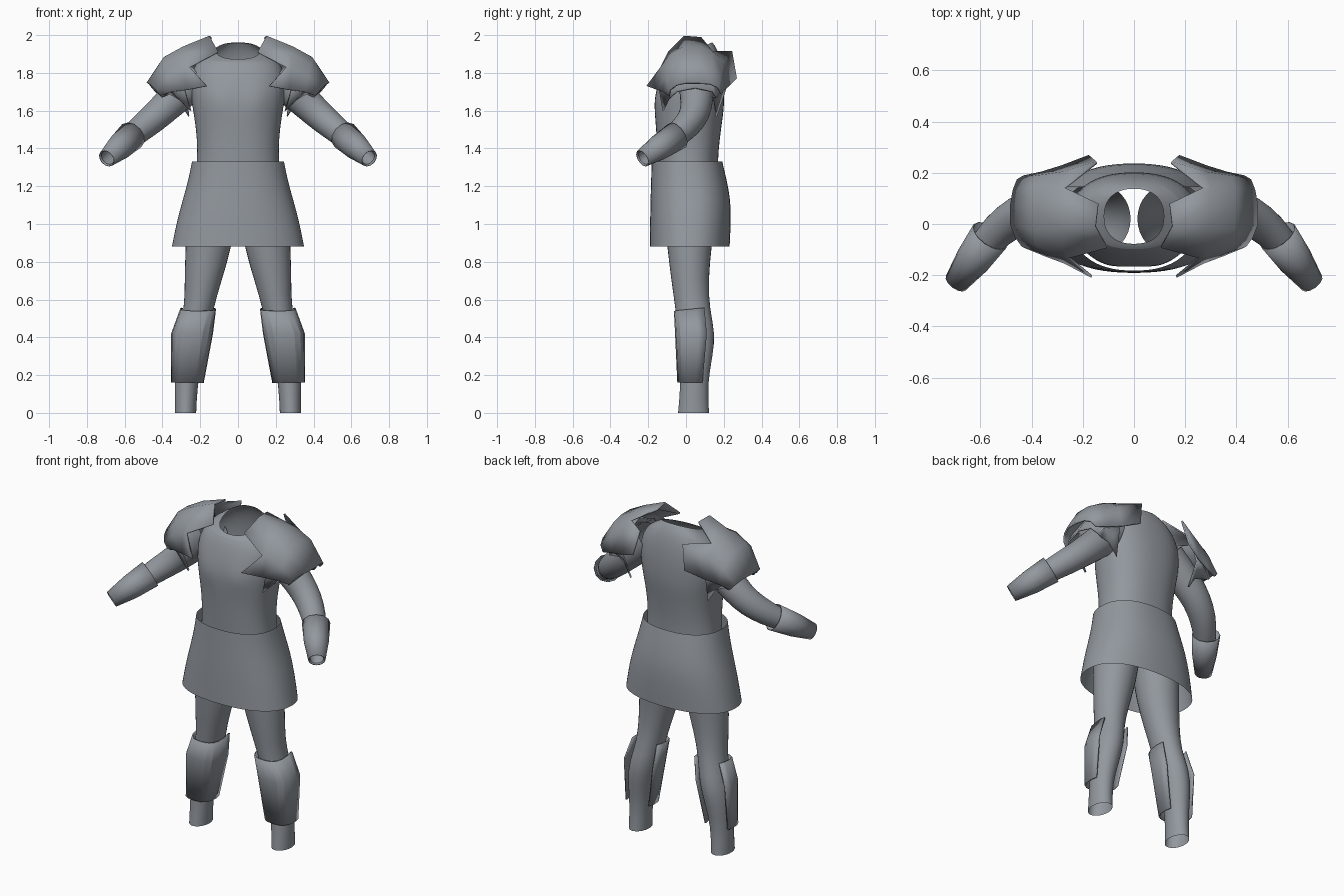
import bpy, bmesh, math
from mathutils import Vector

mat = bpy.data.materials.new("steel_grey")
mat.diffuse_color = (0.29, 0.315, 0.345, 1)


def build(name, rows, closed=True, mirror=False, subsurf=0, thick=0.0, angle=30):
    """Bridge rows of points into one surface."""
    bm = bmesh.new()
    grid = [[bm.verts.new(p) for p in r] for r in rows]
    n = len(rows[0])
    for a, b in zip(grid, grid[1:]):
        for i in range(n if closed else n - 1):
            j = (i + 1) % n
            bm.faces.new((a[i], a[j], b[j], b[i]))
    bmesh.ops.recalc_face_normals(bm, faces=bm.faces)
    me = bpy.data.meshes.new(name)
    bm.to_mesh(me)
    bm.free()
    me.materials.append(mat)
    for p in me.polygons:
        p.use_smooth = True
    me.set_sharp_from_angle(angle=math.radians(angle))
    ob = bpy.data.objects.new(name, me)
    bpy.context.collection.objects.link(ob)
    if subsurf:
        m = ob.modifiers.new("round", 'SUBSURF')
        m.levels = m.render_levels = subsurf
    if thick:
        m = ob.modifiers.new("thickness", 'SOLIDIFY')
        m.thickness = thick
        m.offset = 0
    if mirror:
        ob.modifiers.new("mirror", 'MIRROR').use_clip = False
    return ob


def ring(cx, cy, z, rx, ry, tilt=0.0, n=32, e=2.3, a0=0.0, a1=360.0):
    """Horizontal superellipse; angle 0 faces the front (-y)."""
    full = a1 - a0 >= 360
    out = []
    for i in range(n):
        t = math.radians(a0 + (a1 - a0) * i / (n if full else n - 1))
        s, c = math.sin(t), -math.cos(t)
        x = rx * math.copysign(abs(s) ** (2 / e), s)
        y = ry * math.copysign(abs(c) ** (2 / e), c)
        out.append(Vector((cx + x, cy + y, z + tilt * y)))
    return out


def tube(path, n=14):
    """Round rings along a path of (x, y, z, radius)."""
    pts = [Vector(p[:3]) for p in path]
    rows = []
    for i, p in enumerate(pts):
        d = (pts[min(i + 1, len(pts) - 1)] - pts[max(i - 1, 0)]).normalized()
        u = d.cross(Vector((0, 0, 1))).normalized()
        v = u.cross(d)
        rows.append([p + path[i][3] * (math.cos(k * math.tau / n) * u + math.sin(k * math.tau / n) * v)
                     for k in range(n)])
    return rows


# Torso with open, tilted neckline and shaped chest
torso = [ring(0, *r) for r in [
    (.02, 1.02, .24, .15), (.015, 1.2, .23, .155), (.01, 1.33, .216, .158),
    (.012, 1.45, .217, .167), (.015, 1.55, .23, .178), (.018, 1.61, .24, .183),
    (.02, 1.67, .25, .183), (.027, 1.75, .255, .175), (.035, 1.83, .24, .157, .05),
    (.037, 1.89, .19, .135, .2), (.03, 1.915, .122, .112, .41), (.03, 1.917, .117, .108, .41)]]
for row in torso:
    for v in row:
        if v.y < 0:
            v.y -= .014 * math.exp(-((abs(v.x) - .1) / .06) ** 2 - ((v.z - 1.65) / .06) ** 2)
build("torso_tunic", torso, subsurf=1)

# Skirt, open at both ends
build("skirt", [ring(0, *r) for r in [
    (.005, 1.33, .245, .188), (.015, 1.24, .262, .2), (.024, 1.13, .293, .213),
    (.024, 1.02, .324, .215), (.02, .88, .352, .212)]], subsurf=1)

# Arms and bracers
build("arm", tube([(.20, .05, 1.79, .10), (.33, .06, 1.67, .092), (.42, .05, 1.585, .083),
                   (.49, .01, 1.525, .077), (.565, -.055, 1.463, .066), (.69, -.224, 1.35, .04)]),
      mirror=True, subsurf=1)
build("bracer", tube([(.562, -.047, 1.468, .077), (.63, -.142, 1.405, .067), (.695, -.23, 1.347, .046)], 12),
      mirror=True, thick=.004, angle=40)

# Legs
build("leg", [ring(*r, n=16, e=2) for r in [
    (.14, .02, 1.06, .13, .14), (.155, .018, .88, .126, .12), (.185, .02, .7, .1, .1),
    (.207, .035, .55, .077, .092), (.237, .056, .42, .086, .102), (.26, .055, .3, .077, .088),
    (.275, .042, .15, .061, .072), (.278, .04, 0, .058, .084)]], mirror=True, subsurf=1)

# Shin guards wrapping the front and sides, open at the calf
build("shin_guard", [ring(*r, n=11, e=2.7, a0=-118, a1=118) for r in [
    (.211, .04, .55, .091, .1, 0.1), (.243, .05, .42, .107, .104), (.268, .04, .16, .083, .082)]],
    closed=False, mirror=True, thick=.008, angle=25)

# Upper shoulder plate: rows from neck to arm, each running front to back
upper = [
    [(.165, -.205, 1.73), (.255, -.13, 1.83), (.105, -.09, 1.91), (.15, -.01, 1.992),
     (.14, .08, 1.985), (.27, .14, 1.91), (.145, .24, 1.915), (.175, .265, 1.77)],
    [(.27, -.15, 1.71), (.28, -.125, 1.83), (.28, -.08, 1.90), (.29, -.01, 1.935),
     (.29, .08, 1.935), (.30, .14, 1.905), (.28, .20, 1.86), (.28, .225, 1.73)],
    [(.35, -.12, 1.70), (.37, -.105, 1.78), (.38, -.08, 1.84), (.39, -.02, 1.88),
     (.39, .07, 1.88), (.39, .14, 1.86), (.38, .185, 1.80), (.36, .20, 1.71)],
    [(.41, -.09, 1.68), (.435, -.085, 1.71), (.46, -.05, 1.735), (.48, 0, 1.745),
     (.48, .07, 1.745), (.47, .13, 1.74), (.455, .17, 1.72), (.43, .185, 1.69)]]
build("upper_shoulder_plate", upper, closed=False, mirror=True, thick=.01, angle=35)

# Lower shoulder plate with hanging points
lower = [
    [(.25, -.12, 1.60), (.285, -.14, 1.72), (.28, -.10, 1.82), (.28, .05, 1.89),
     (.28, .17, 1.84), (.28, .21, 1.72), (.26, .16, 1.57)],
    [(.31, -.09, 1.66), (.36, -.11, 1.72), (.37, -.07, 1.79), (.37, .05, 1.83),
     (.37, .16, 1.79), (.36, .18, 1.71), (.31, .15, 1.65)],
    [(.36, -.06, 1.69), (.40, -.08, 1.67), (.43, -.05, 1.70), (.44, .05, 1.72),
     (.43, .14, 1.70), (.40, .16, 1.67), (.36, .14, 1.67)]]
build("lower_shoulder_plate", lower, closed=False, mirror=True, thick=.01, angle=35)
